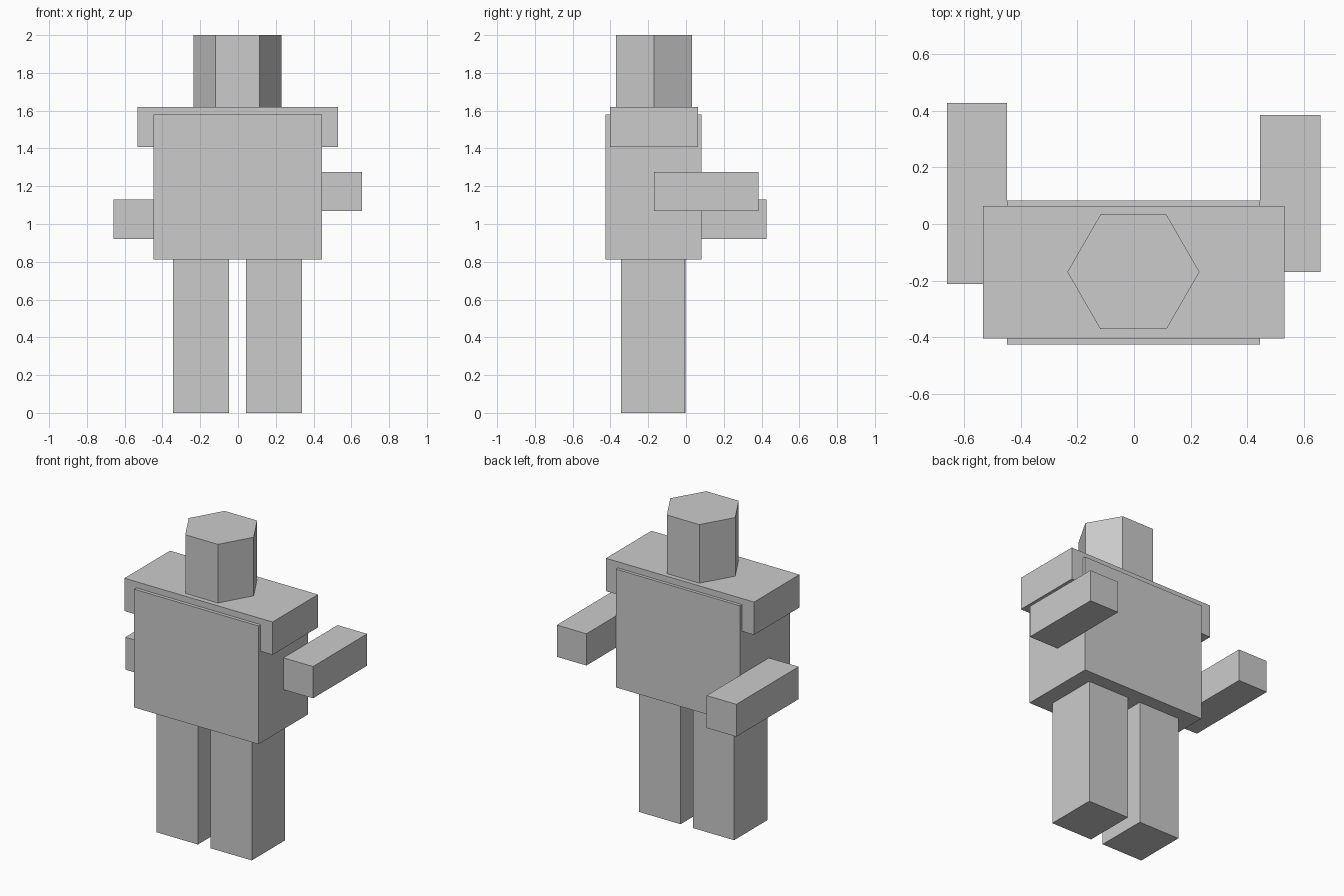
import bpy

cube = bpy.data.objects.get("Cube")
if cube:
    bpy.data.objects.remove(cube, do_unlink=True)

# Single plain grey
GREY = (0.6, 0.6, 0.6, 1.0)
grey = bpy.data.materials.new("plain_grey")
grey.use_nodes = True
grey.diffuse_color = GREY
bsdf = next(n for n in grey.node_tree.nodes if n.type == 'BSDF_PRINCIPLED')
bsdf.inputs["Base Color"].default_value = GREY


def finish(name):
    obj = bpy.context.object
    obj.name = obj.data.name = name
    obj.data.materials.append(grey)
    return obj


def block(name, x, y, z):
    """Box spanning the given (low, high) range on each axis."""
    spans = (x, y, z)
    bpy.ops.mesh.primitive_cube_add(size=1)
    obj = finish(name)
    for v in obj.data.vertices:
        v.co = [(lo + hi) / 2 + c * (hi - lo) for c, (lo, hi) in zip(v.co, spans)]
    return obj


# Body and shoulder yoke
block("torso", (-0.447, 0.445), (-0.425, 0.083), (0.813, 1.58))
block("shoulders", (-0.532, 0.53), (-0.403, 0.063), (1.407, 1.62))

# Legs
block("right_leg", (-0.343, -0.047), (-0.343, -0.003), (0, 0.813))
block("left_leg", (0.042, 0.339), (-0.343, -0.005), (0, 0.813))

# Arms, set at different heights
block("right_arm", (-0.66, -0.447), (-0.212, 0.427), (0.92, 1.13))
block("left_arm", (0.445, 0.657), (-0.17, 0.385), (1.07, 1.276))

# Six-sided head with corners pointing sideways
bpy.ops.mesh.primitive_cylinder_add(vertices=6, radius=0.233, depth=0.38,
                                    location=(-0.002, -0.169, 1.81))
head = finish("head")
head.rotation_euler.z = 0.5235988
